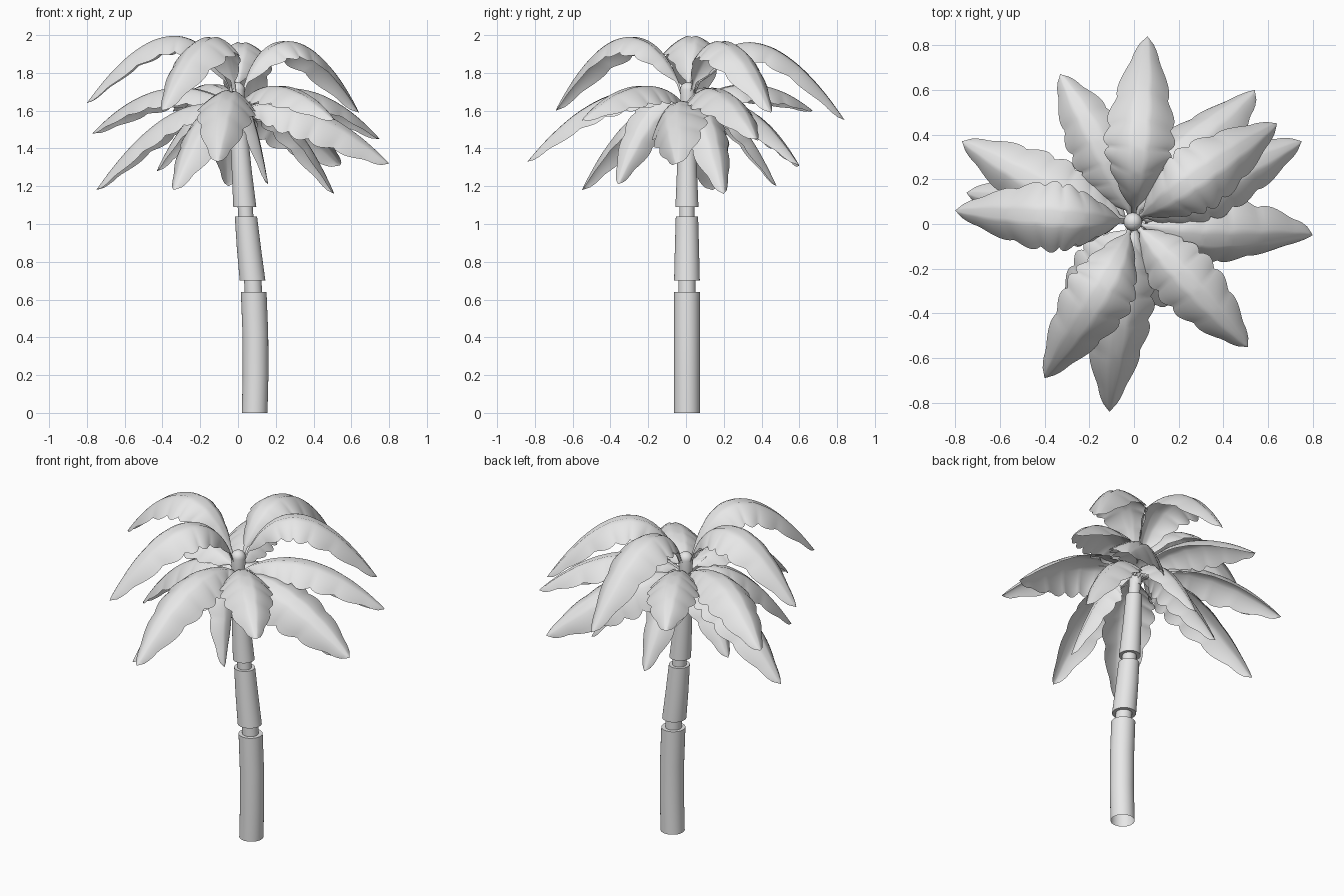
import bpy, bmesh, math
from mathutils import Vector

cube = bpy.data.objects.get("Cube")
if cube:
    bpy.data.objects.remove(cube, do_unlink=True)

grey = bpy.data.materials.new("light_grey")
grey.use_nodes = True
grey.diffuse_color = (0.8, 0.8, 0.8, 1)
grey.node_tree.nodes["Principled BSDF"].inputs["Base Color"].default_value = (0.8, 0.8, 0.8, 1)

CROWN = Vector((-0.005, 0.01, 0))


def finish(name, bm, angle):
    mesh = bpy.data.meshes.new(name)
    bm.to_mesh(mesh)
    bm.free()
    mesh.materials.append(grey)
    obj = bpy.data.objects.new(name, mesh)
    bpy.context.collection.objects.link(obj)
    bpy.ops.object.select_all(action='DESELECT')
    obj.select_set(True)
    bpy.context.view_layer.objects.active = obj
    bpy.ops.object.shade_smooth_by_angle(angle=math.radians(angle))
    return obj


def tube(name, rings, y=0.005, sides=32, closed_base=True):
    """Tube through horizontal rings given as (x, z, radius)."""
    bm = bmesh.new()
    loops = []
    for x, z, r in rings:
        loops.append([bm.verts.new((x + r * math.cos(a), y + r * math.sin(a), z))
                      for a in (2 * math.pi * i / sides for i in range(sides))])
    for low, high in zip(loops, loops[1:]):
        for i in range(sides):
            j = (i + 1) % sides
            bm.faces.new((low[i], low[j], high[j], high[i]))
    if closed_base:
        bm.faces.new(loops[0][::-1])
    bm.faces.new(loops[-1])
    return finish(name, bm, 40)


def half_width(t, width):
    """Narrow stalk, broad scalloped blade, pointed tip."""
    stalk = 0.012
    if t < 0.1:
        return stalk
    u = (t - 0.1) / 0.9
    blade = width * max(0, math.sin(math.pi * u ** 1.12)) ** 0.58
    lobe = 0.86 + 0.16 * abs(math.sin(math.pi * 6.5 * u)) ** 0.8
    return max(stalk * (1 - u), blade * lobe)


def frond(name, tip, base, lift1, lift2, width, droop, bend, roll, steps=64, across=12):
    """Arched leaf from the crown to the tip, its sides hanging from the midrib."""
    flat = Vector((tip[0], tip[1], 0)) - CROWN
    reach = flat.length
    out = flat.normalized()
    side = Vector((-out.y, out.x, 0))
    up = Vector((0, 0, 1))
    pts = [(0.015, base), (0.15 * reach, base + lift1), (0.52 * reach, base + lift2), (reach, tip[2])]

    def at(t):
        k = ((1 - t) ** 3, 3 * t * (1 - t) ** 2, 3 * t * t * (1 - t), t ** 3)
        r = sum(a * p[0] for a, p in zip(k, pts))
        z = sum(a * p[1] for a, p in zip(k, pts))
        return CROWN + out * r + up * z + side * bend * math.sin(math.pi * t)

    bm = bmesh.new()
    rows = []
    for i in range(steps + 1):
        t = i / steps
        tangent = (at(min(1, t + 0.01)) - at(max(0, t - 0.01))).normalized()
        level = (side - tangent * side.dot(tangent)).normalized()
        above = tangent.cross(level)
        cross = level * math.cos(roll) - above * math.sin(roll)
        normal = above * math.cos(roll) + level * math.sin(roll)
        w = half_width(t, width)
        row = []
        for j in range(across + 1):
            s = 2 * j / across - 1
            drop = droop * w * abs(s) ** 1.7 + (0.07 * w if j == across // 2 else 0)
            row.append(bm.verts.new(at(t) + cross * w * s - normal * drop))
        rows.append(row)
    for a, b in zip(rows, rows[1:]):
        for j in range(across):
            bm.faces.new((a[j], b[j], b[j + 1], a[j + 1]))
    bmesh.ops.remove_doubles(bm, verts=bm.verts, dist=0.0002)
    return finish(name, bm, 60)


# Trunk: three leaning segments joined by thinner necks, open at the foot
tube("trunk_lower", [(0.088, 0, 0.068), (0.093, 0.2, 0.068), (0.092, 0.42, 0.068), (0.083, 0.64, 0.068)],
     closed_base=False)
tube("trunk_lower_neck", [(0.083, 0.62, 0.046), (0.077, 0.72, 0.046)])
tube("trunk_middle", [(0.077, 0.7, 0.068), (0.058, 0.87, 0.064), (0.042, 1.04, 0.059)])
tube("trunk_middle_neck", [(0.043, 1.02, 0.04), (0.037, 1.11, 0.04)])
tube("trunk_upper", [(0.036, 1.09, 0.061), (0.02, 1.28, 0.053), (0.005, 1.49, 0.046)])
tube("trunk_upper_neck", [(0.005, 1.47, 0.034), (-0.003, 1.6, 0.032)])

# Rounded bud at the heart of the crown
bud = [(-0.005, 1.56, 0.03), (-0.005, 1.63, 0.038), (-0.005, 1.71, 0.041)]
bud += [(-0.005, 1.71 + 0.041 * math.sin(a), 0.041 * math.cos(a))
        for a in (math.radians(d) for d in range(15, 90, 12))]
tube("crown_bud", bud, y=0.01)

# Fronds by tier: base height, lifts, half width, droop, then tip, bend and roll of each
tiers = {
    "top": (1.64, 0.40, 0.555, 0.158, 0.65,
            [(-0.40, -0.69, 1.60, 0.03, 0), (-0.80, 0.06, 1.64, 0, 0)]),
    "upper": (1.64, 0.38, 0.52, 0.158, 0.65,
              [(0.06, 0.84, 1.55, 0, 0), (0.64, 0.45, 1.59, 0, 0)]),
    "middle": (1.62, 0.10, 0.23, 0.152, 0.7,
               [(-0.33, 0.67, 1.60, -0.02, 0), (0.75, 0.37, 1.45, 0, 0), (0.51, -0.55, 1.55, 0, 0),
                (-0.11, -0.84, 1.33, 0, 0.1), (-0.77, 0.37, 1.48, 0.03, 0)]),
    "lower": (1.59, 0.09, 0.12, 0.165, 0.7,
              [(0.54, 0.60, 1.31, 0.07, 0.4), (0.80, -0.05, 1.32, -0.06, -0.4), (-0.75, 0.14, 1.18, 0, 0),
               (-0.34, -0.55, 1.18, 0, 0), (0.51, 0.20, 1.16, 0, 0), (-0.05, 0.48, 1.20, 0, 0),
               (0.16, -0.36, 1.21, 0, 1.0), (-0.43, 0.20, 1.28, 0, 0)]),
}
for tier, (base, lift1, lift2, width, droop, tips) in tiers.items():
    for n, (x, y, z, bend, roll) in enumerate(tips, 1):
        size = min(1, 0.4 + 0.75 * math.hypot(x, y))
        frond(f"{tier}_frond_{n}", (x, y, z), base, lift1, lift2, width * size, droop, bend, roll)
